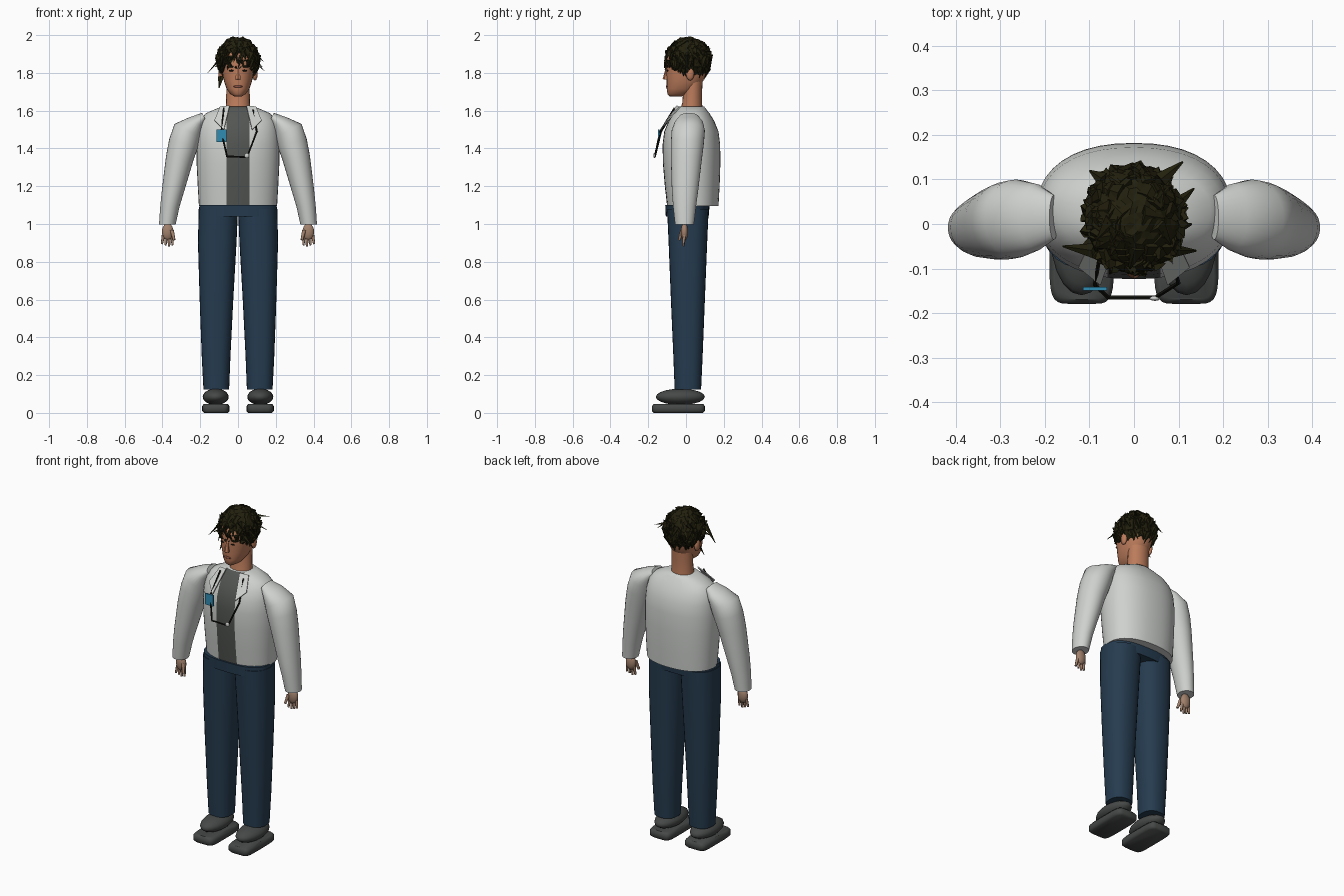
import bpy, bmesh, math, random
from mathutils import Vector, Matrix

random.seed(4)
cube = bpy.data.objects.get("Cube")
if cube:
    bpy.data.objects.remove(cube, do_unlink=True)


def material(name, r, g, b):
    mat = bpy.data.materials.new(name)
    mat.use_nodes = True
    mat.diffuse_color = (r, g, b, 1)
    node = next(n for n in mat.node_tree.nodes if n.type == 'BSDF_PRINCIPLED')
    node.inputs["Base Color"].default_value = (r, g, b, 1)
    node.inputs["Roughness"].default_value = 0.8
    return mat


JACKET = material("jacket white", .62, .64, .62)
SHIRT = material("shirt grey", .085, .092, .085)
DENIM = material("trouser blue", .019, .045, .08)
SHOE = material("shoe grey", .06, .066, .062)
SKIN = material("face skin", .5, .2, .105)
HAND = material("hand skin", .36, .22, .15)
LIP = material("lip brown", .28, .09, .06)
HAIR = material("hair dark", .016, .014, .004)
BADGE = material("badge blue", .03, .26, .45)
STRAP = material("strap black", .008, .008, .006)


def finish(bm, name, mats, mirror=False, angle=50):
    """Turn a bmesh into a shaded object, mirrored across x if asked."""
    bmesh.ops.recalc_face_normals(bm, faces=bm.faces)
    for f in bm.faces:
        f.smooth = angle > 0
    mesh = bpy.data.meshes.new(name)
    bm.to_mesh(mesh)
    bm.free()
    for m in mats:
        mesh.materials.append(m)
    if angle:
        mesh.set_sharp_from_angle(angle=math.radians(angle))
    obj = bpy.data.objects.new(name, mesh)
    bpy.context.collection.objects.link(obj)
    if mirror:
        mod = obj.modifiers.new("mirror", 'MIRROR')
        mod.use_mirror_merge = False
    return obj


def level(z, half, front, back):
    """A level ring, symmetric in x."""
    return (-half, z, half, z, front, back)


def loft(bm, rings, sides=28, power=1.0):
    """Skin rings given as (x, z) inner end, (x, z) outer end, front y, back y."""
    loops = []
    for xa, za, xb, zb, yf, yb in rings:
        loop = []
        for i in range(sides):
            a = math.tau * i / sides
            c, s = math.cos(a), math.sin(a)
            u = math.copysign(abs(c) ** power, c) / 2 + .5
            v = math.copysign(abs(s) ** power, s) / 2 + .5
            loop.append(bm.verts.new((xa + (xb - xa) * u, yf + (yb - yf) * v, za + (zb - za) * u)))
        loops.append(loop)
    for low, high in zip(loops, loops[1:]):
        for i in range(sides):
            j = (i + 1) % sides
            bm.faces.new((low[i], low[j], high[j], high[i]))
    bm.faces.new(loops[0])
    bm.faces.new(loops[-1])
    return bm


def ball(bm, centre, radii, segments=20):
    m = Matrix.Translation(centre) @ Matrix.Diagonal((*radii, 1))
    bmesh.ops.create_uvsphere(bm, u_segments=segments, v_segments=segments // 2, radius=1, matrix=m)
    return bm


def spike(bm, start, end, r1, r2, sides=8, flat=1.0):
    start, end = Vector(start), Vector(end)
    d = end - start
    m = (Matrix.Translation((start + end) / 2) @ d.to_track_quat('Z', 'Y').to_matrix().to_4x4()
         @ Matrix.Diagonal((1, flat, 1, 1)))
    bmesh.ops.create_cone(bm, cap_ends=True, segments=sides, radius1=r1, radius2=r2,
                          depth=d.length, matrix=m)


# Shoes: slab soles with rounded uppers
bm = bmesh.new()
loft(bm, [(.055, 0, .18, 0, -.17, .09), (.045, .01, .19, .01, -.18, .1),
          (.045, .036, .19, .036, -.18, .1), (.055, .048, .18, .048, -.17, .09)], power=.35)
finish(bm, "shoe_soles", [SHOE], True)
finish(ball(bmesh.new(), (.118, -.03, .085), (.069, .13, .043)), "shoe_uppers", [SHOE], True)

# Trousers
bm = loft(bmesh.new(), [(.047, .125, .183, .125, -.06, .08), (.04, .3, .192, .3, -.067, .088),
                        (.025, .6, .203, .6, -.08, .1), (.008, .9, .212, .9, -.092, .112),
                        (0, 1.08, .208, 1.08, -.1, .12)], power=.85)
finish(bm, "trouser_legs", [DENIM], True)
bm = loft(bmesh.new(), [level(1.04, .206, -.107, .12), level(1.1, .205, -.11, .125)], 36, .75)
finish(bm, "waistband", [DENIM])

# Jacket body, with the shirt showing as a strip down the front
bm = loft(bmesh.new(), [level(1.095, .207, -.1, .172), level(1.2, .213, -.112, .178),
                        level(1.32, .219, -.122, .182), level(1.42, .22, -.124, .181),
                        level(1.49, .215, -.115, .172), level(1.545, .203, -.092, .15),
                        level(1.585, .172, -.066, .125), level(1.608, .12, -.048, .107),
                        level(1.622, .083, -.036, .096)], 40, .88)
for x in (-.06, .06):
    bmesh.ops.bisect_plane(bm, geom=bm.verts[:] + bm.edges[:] + bm.faces[:],
                           plane_co=(x, 0, 0), plane_no=(1, 0, 0))
for f in bm.faces:
    c = f.calc_center_median()
    f.material_index = int(abs(c.x) < .06 and c.y < 0)
finish(bm, "jacket_body", [JACKET, SHIRT])

# Sleeves
bm = loft(bmesh.new(), [(.33, .998, .418, .998, -.058, .042), (.31, 1.09, .412, 1.09, -.068, .053),
                        (.283, 1.18, .403, 1.18, -.075, .065), (.235, 1.34, .381, 1.36, -.08, .085),
                        (.21, 1.41, .364, 1.45, -.08, .095), (.195, 1.46, .336, 1.53, -.076, .1),
                        (.185, 1.51, .255, 1.566, -.06, .09), (.17, 1.55, .19, 1.588, -.035, .065)])
finish(bm, "sleeves", [JACKET], True)

# Lapels: thin folded collar plates
bm = bmesh.new()
outline = [(.045, -.05, 1.628), (.095, -.035, 1.622), (.125, -.098, 1.55), (.075, -.138, 1.5)]
bm.faces.new([bm.verts.new(p) for p in outline])
lapels = finish(bm, "lapels", [JACKET], True, 0)
lapels.modifiers.new("thickness", 'SOLIDIFY').thickness = .006

# Hands
bm = ball(bmesh.new(), (.372, -.008, .958), (.032, .02, .046), 14)
for i in range(4):
    x = .35 + .015 * i
    spike(bm, (x, -.008, .94), (x + .004 * (i - 1), -.014, .882 + .006 * abs(i - 1)), .009, .006)
spike(bm, (.35, -.02, .965), (.338, -.036, .915), .011, .007)
finish(bm, "hands", [HAND], True)

# Neck, head, ears and nose
bm = loft(bmesh.new(), [level(1.59, .068, -.035, .09), level(1.64, .063, -.02, .085),
                        level(1.7, .062, -.015, .085), level(1.78, .062, -.01, .09)], 20)
loft(bm, [level(1.676, .02, -.088, -.02), level(1.687, .04, -.098, .02),
          level(1.715, .06, -.102, .06), level(1.755, .074, -.102, .09),
          level(1.8, .083, -.104, .11), level(1.85, .088, -.106, .12),
          level(1.9, .085, -.1, .12), level(1.95, .05, -.06, .08)], 28, .9)
for side in (-1, 1):
    ball(bm, (side * .09, .022, 1.795), (.014, .022, .036), 12)
spike(bm, (0, -.099, 1.835), (0, -.107, 1.765), .006, .017, 6)
finish(bm, "head", [SKIN])


# Face details: thin plates on the front of the head
def plate(name, mat, points, radii, mirror):
    bm = bmesh.new()
    for p in points:
        ball(bm, p, radii, 12)
    finish(bm, name, [mat], mirror)


plate("eyes", STRAP, [(.034, -.098, 1.812)], (.014, .005, .005), True)
plate("eyebrows", HAIR, [(.036, -.099, 1.833)], (.02, .005, .004), True)
plate("mouth", LIP, [(0, -.1015, 1.728)], (.025, .005, .006), False)

# Hair: a faceted cap trimmed above the face, covered in loose locks
CENTRE, RADII = Vector((0, .012, 1.865)), Vector((.103, .113, .122))


def hairline(y):
    return 1.755 + .075 * min(1, max(0, (.03 - y) / .09))


bm = bmesh.new()
bmesh.ops.create_icosphere(bm, subdivisions=4, radius=1)
for v in bm.verts:
    k = random.uniform(.97, 1.05)
    v.co = CENTRE + Vector(a * b * k for a, b in zip(v.co, RADII))
low = [v for v in bm.verts if v.co.z < hairline(v.co.y) - .005]
bmesh.ops.delete(bm, geom=low, context='VERTS')
finish(bm, "hair_cap", [HAIR], False, 0)


def on_scalp(around, up, lift=1.0):
    n = Vector((math.cos(around) * math.cos(up), math.sin(around) * math.cos(up), math.sin(up)))
    return CENTRE + Vector(a * b * lift for a, b in zip(n, RADII))


bm = bmesh.new()
for i in range(150):
    around = i * 2.4
    up = math.asin(random.uniform(-.35, .98))
    start = on_scalp(around, up, 1.0)
    end = on_scalp(around + random.uniform(-.35, .35), up - .5, random.uniform(1.03, 1.12))
    end.z = max(end.z, hairline(end.y) - .012)
    spike(bm, start, end, .024, .002, 5, .45)
# Stray locks sticking out at the sides, fringe and crown
strays = [((-.09, -.06, 1.88), (-.16, -.05, 1.8)), ((-.09, -.04, 1.85), (-.125, -.06, 1.83)),
          ((-.09, 0, 1.78), (-.1, -.03, 1.72)), ((.08, -.06, 1.87), (.14, -.06, 1.81)),
          ((.09, .04, 1.9), (.135, .08, 1.86)), ((.06, .1, 1.92), (.11, .14, 1.91)),
          ((-.07, .1, 1.9), (-.1, .12, 1.86)), ((.09, -.01, 1.87), (.13, .0, 1.83)),
          ((-.04, -.09, 1.89), (-.055, -.112, 1.815)), ((.02, -.1, 1.89), (.0, -.115, 1.825))]
for a, b in strays:
    spike(bm, a, b, .017, .002, 4, .4)
finish(bm, "hair_locks", [HAIR], False, 0)

# Neck strap hanging on the chest, with its clasp and badge
bm = bmesh.new()
path = [(-.075, -.06, 1.615), (-.088, -.137, 1.49), (-.058, -.165, 1.357),
        (.048, -.165, 1.355), (.1, -.132, 1.49), (.078, -.06, 1.605)]
for a, b in zip(path, path[1:]):
    spike(bm, a, b, .005, .005, 6)
finish(bm, "neck_strap", [STRAP])
finish(ball(bmesh.new(), (.047, -.167, 1.362), (.013, .006, .014), 10), "strap_clasp", [JACKET])
bm = bmesh.new()
bmesh.ops.create_cube(bm, size=1, matrix=Matrix.Translation((-.088, -.145, 1.467))
                      @ Matrix.Diagonal((.054, .008, .066, 1)))
finish(bm, "badge", [BADGE], False, 0)
